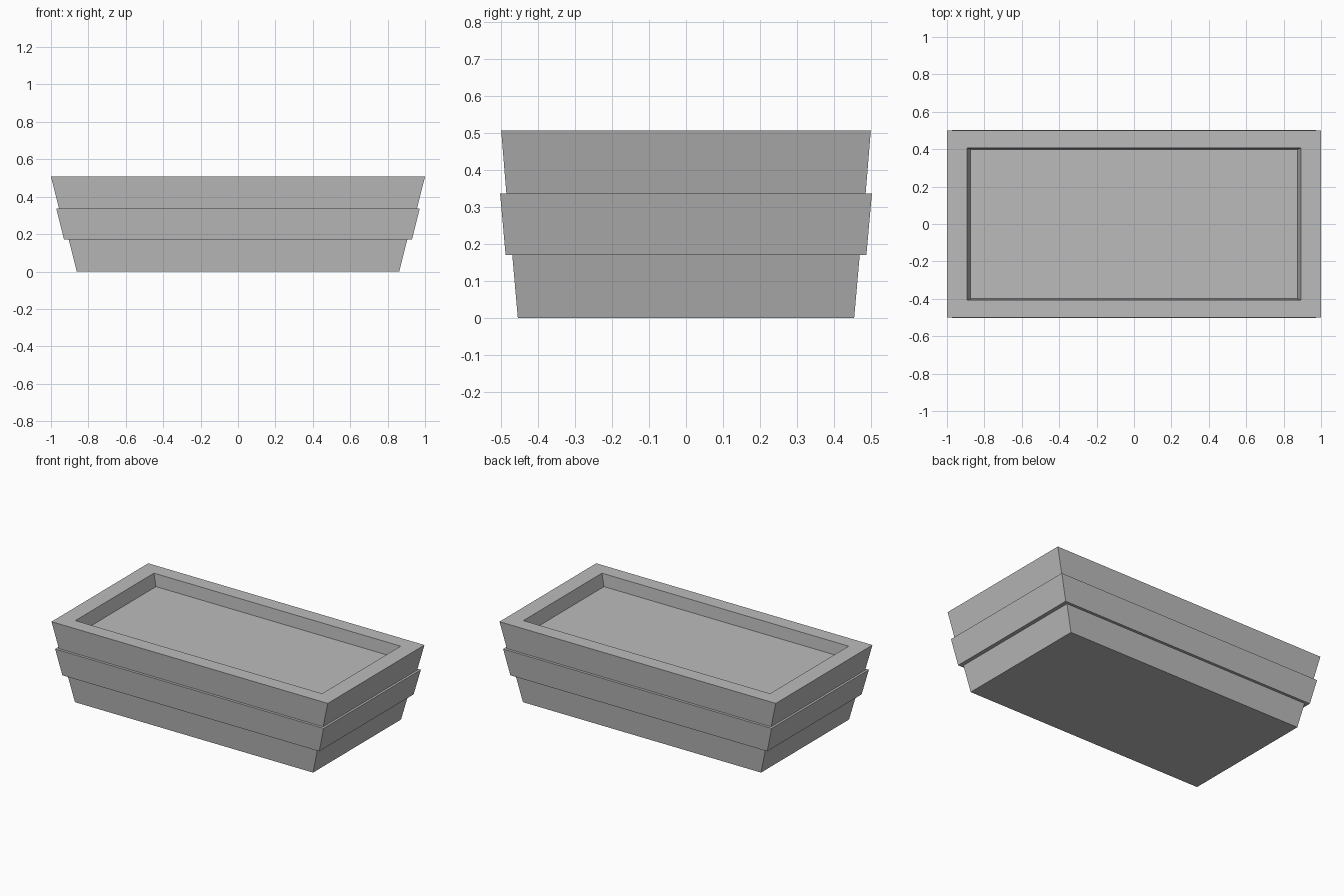
import bpy
import bmesh

cube = bpy.data.objects.get("Cube")
if cube:
    bpy.data.objects.remove(cube, do_unlink=True)

stone = bpy.data.materials.new("grey_stone")
stone.use_nodes = True
colour = (0.5, 0.5, 0.5, 1)
stone.diffuse_color = colour
stone.node_tree.nodes["Principled BSDF"].inputs["Base Color"].default_value = colour

# Rectangular rings as (half width, half depth, height), from the base up,
# over the rim and down into the recess
rings = [
    (0.862, 0.455, 0.0), (0.905, 0.47, 0.17),      # lower tier
    (0.93, 0.488, 0.17), (0.972, 0.503, 0.337),    # middle tier
    (0.957, 0.486, 0.337), (1.0, 0.5, 0.507),      # upper tier
    (0.893, 0.406, 0.507), (0.873, 0.399, 0.427),  # recess
]
corners = [(-1, -1), (1, -1), (1, 1), (-1, 1)]

bm = bmesh.new()
loops = [[bm.verts.new((sx * w, sy * d, z)) for sx, sy in corners]
         for w, d, z in rings]

# Walls between neighbouring rings, then the underside and the recess floor
for low, high in zip(loops, loops[1:]):
    for i in range(4):
        j = (i + 1) % 4
        bm.faces.new((low[i], low[j], high[j], high[i]))
bm.faces.new(reversed(loops[0]))
bm.faces.new(loops[-1])
bmesh.ops.recalc_face_normals(bm, faces=bm.faces)

mesh = bpy.data.meshes.new("planter_box")
bm.to_mesh(mesh)
bm.free()
mesh.materials.append(stone)
planter = bpy.data.objects.new("planter_box", mesh)
bpy.context.collection.objects.link(planter)
